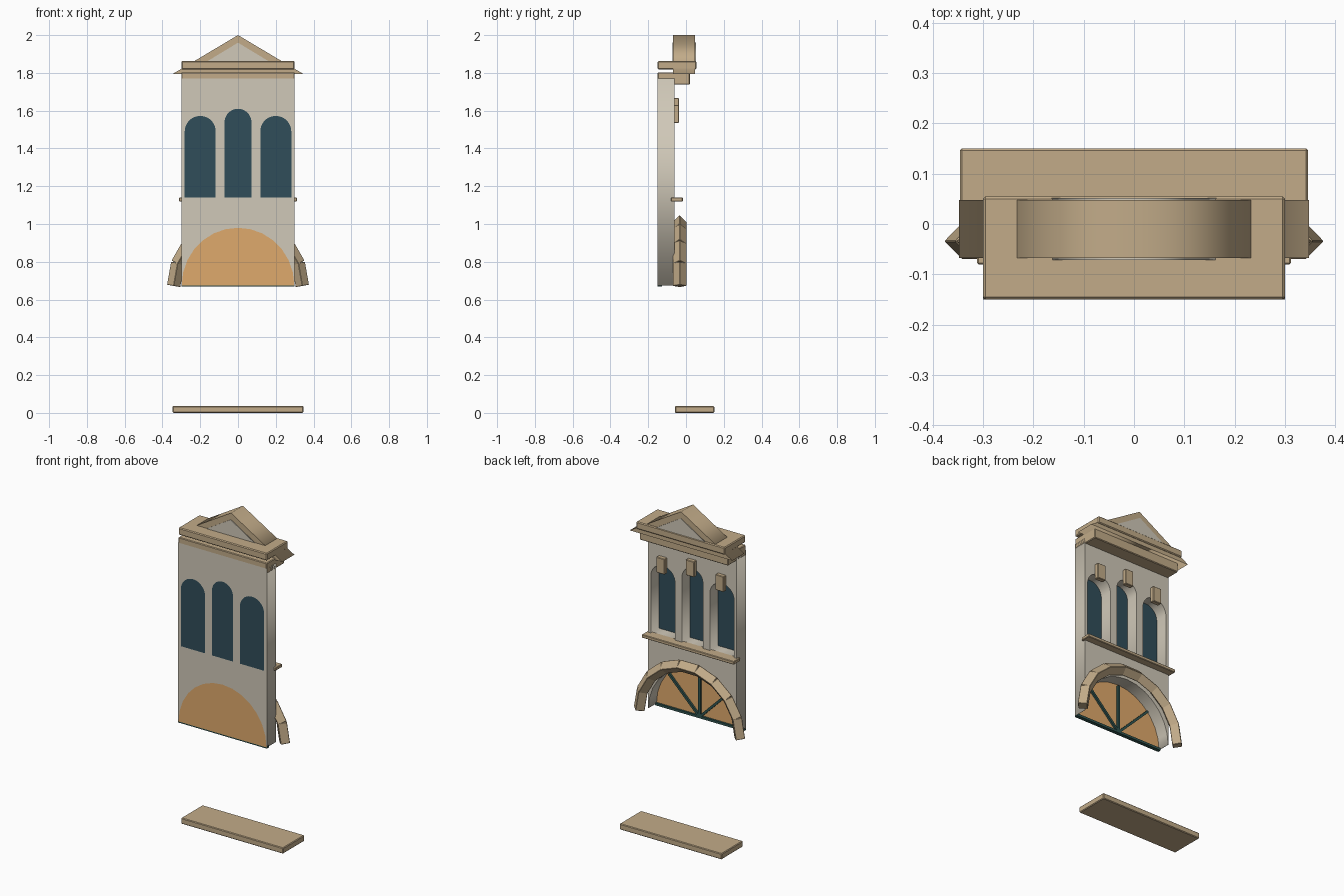
import bpy, math
from mathutils import Matrix, Vector

if "Cube" in bpy.data.objects:
    bpy.data.objects.remove(bpy.data.objects["Cube"])


def material(name, rgb):
    m = bpy.data.materials.new(name)
    m.diffuse_color = (*rgb, 1)
    m.use_nodes = True
    m.node_tree.nodes["Principled BSDF"].inputs["Base Color"].default_value = m.diffuse_color
    return m


STONE = material("tan_stone", (0.54, 0.41, 0.25))
PLASTER = material("pale_plaster", (0.63, 0.58, 0.48))
GLASS = material("dark_glass", (0.03, 0.075, 0.10))
AMBER = material("amber_glass", (0.74, 0.40, 0.15))
GREEN = material("green_metal", (0.03, 0.09, 0.08))


def box(name, x, y, z, mat, bevel=0.0):
    """Box from (min, max) ranges, with optional small chamfer."""
    bpy.ops.mesh.primitive_cube_add(size=1)
    o = bpy.context.object
    o.name = name
    lo, hi = Vector((x[0], y[0], z[0])), Vector((x[1], y[1], z[1]))
    o.data.transform(Matrix.Translation((lo + hi) / 2) @ Matrix.Diagonal((*(hi - lo), 1)))
    o.data.materials.append(mat)
    if bevel:
        b = o.modifiers.new("chamfer", "BEVEL")
        b.width, b.segments = bevel, 1
    return o


def plate(name, outlines, y, mat):
    """Extrude x-z outlines (first outer, rest holes) across the y range."""
    c = bpy.data.curves.new(name, "CURVE")
    c.dimensions, c.fill_mode = "2D", "BOTH"
    c.extrude = (y[1] - y[0]) / 2
    for pts in outlines:
        s = c.splines.new("POLY")
        s.points.add(len(pts) - 1)
        for p, (px, pz) in zip(s.points, pts):
            p.co = (px, pz, 0, 1)
        s.use_cyclic_u = True
    o = bpy.data.objects.new(name, c)
    bpy.context.collection.objects.link(o)
    o.rotation_euler.x = math.pi / 2
    o.location.y = (y[0] + y[1]) / 2
    c.materials.append(mat)
    bpy.ops.object.select_all(action="DESELECT")
    o.select_set(True)
    bpy.context.view_layer.objects.active = o
    bpy.ops.object.convert(target="MESH")
    return bpy.context.object


def arc(cx, cz, r, n):
    """Half circle from right to left over the top."""
    return [(cx + r * math.cos(math.pi * i / n), cz + r * math.sin(math.pi * i / n))
            for i in range(n + 1)]


def window(cx, half, bottom, top):
    return [(cx - half, bottom), (cx + half, bottom)] + arc(cx, top - half, half, 24)


# Wall with three arched windows and the large arch below
BASE = 0.675
windows = {"left": window(-0.2, 0.082, 1.14, 1.572),
           "centre": window(0, 0.071, 1.14, 1.61),
           "right": window(0.2, 0.082, 1.14, 1.572)}
fan = arc(0, BASE, 0.298, 14)
fan = [(x, z + 0.007 * (z - BASE) / 0.298) for x, z in fan]
wall = [(0.3, BASE), (0.3, 1.77), (-0.3, 1.77), (-0.3, BASE)] + fan[::-1]
plate("wall", [wall] + list(windows.values()), (-0.15, -0.062), PLASTER)

# Window panes and keystones
for side, outline in windows.items():
    plate(side + "_window_pane", [outline], (-0.15, -0.14), GLASS)
for side, x, z in (("left", -0.2, 1.535), ("centre", 0, 1.572), ("right", 0.2, 1.535)):
    box(side + "_keystone", (x - 0.028, x + 0.028), (-0.066, -0.037), (z, z + 0.095), STONE, 0.003)

# Fanlight panel and glazing bars
plate("fanlight_panel", [fan], (-0.15, -0.14), AMBER)
box("fanlight_bottom_bar", (-0.3, 0.3), (-0.15, -0.128), (0.668, 0.682), GREEN)
for i, deg in enumerate((45, 90, 135)):
    bar = box("fanlight_spoke_%d" % (i + 1), (0, 0.295), (-0.143, -0.128), (-0.007, 0.007), GREEN)
    bar.data.transform(Matrix.Translation((0, 0, BASE)) @ Matrix.Rotation(-math.radians(deg), 4, "Y"))

# Ring of nine diamond-section arch stones
for i in range(9):
    a = math.radians(10 + 20 * i)
    length = 0.062
    stone = box("arch_stone_%d" % (i + 1), (-0.026, 0.026), (-0.026, 0.026),
                (-length, length), STONE, 0.002)
    stone.data.transform(Matrix.Translation((0.335 * math.cos(a), -0.034, BASE + 0.335 * math.sin(a)))
                         @ Matrix.Rotation(-a, 4, "Y") @ Matrix.Rotation(math.pi / 4, 4, "Z"))

# Sill, cornices and base slab
box("window_sill", (-0.312, 0.312), (-0.08, -0.017), (1.12, 1.14), STONE, 0.003)
box("lower_cornice", (-0.3, 0.3), (-0.15, 0.021), (1.738, 1.803), STONE, 0.004)
box("upper_cornice", (-0.3, 0.3), (-0.15, 0.055), (1.818, 1.862), STONE, 0.005)
box("base_slab", (-0.346, 0.346), (-0.058, 0.15), (0, 0.036), STONE, 0.004)

# Pediment with a slightly raised inner panel
plate("pediment", [[(-0.348, 1.793), (0.348, 1.793), (0, 2.0)]], (-0.068, 0.048), STONE)
plate("pediment_panel", [[(-0.19, 1.845), (0.19, 1.845), (0, 1.96)]], (-0.072, 0.052), PLASTER)
